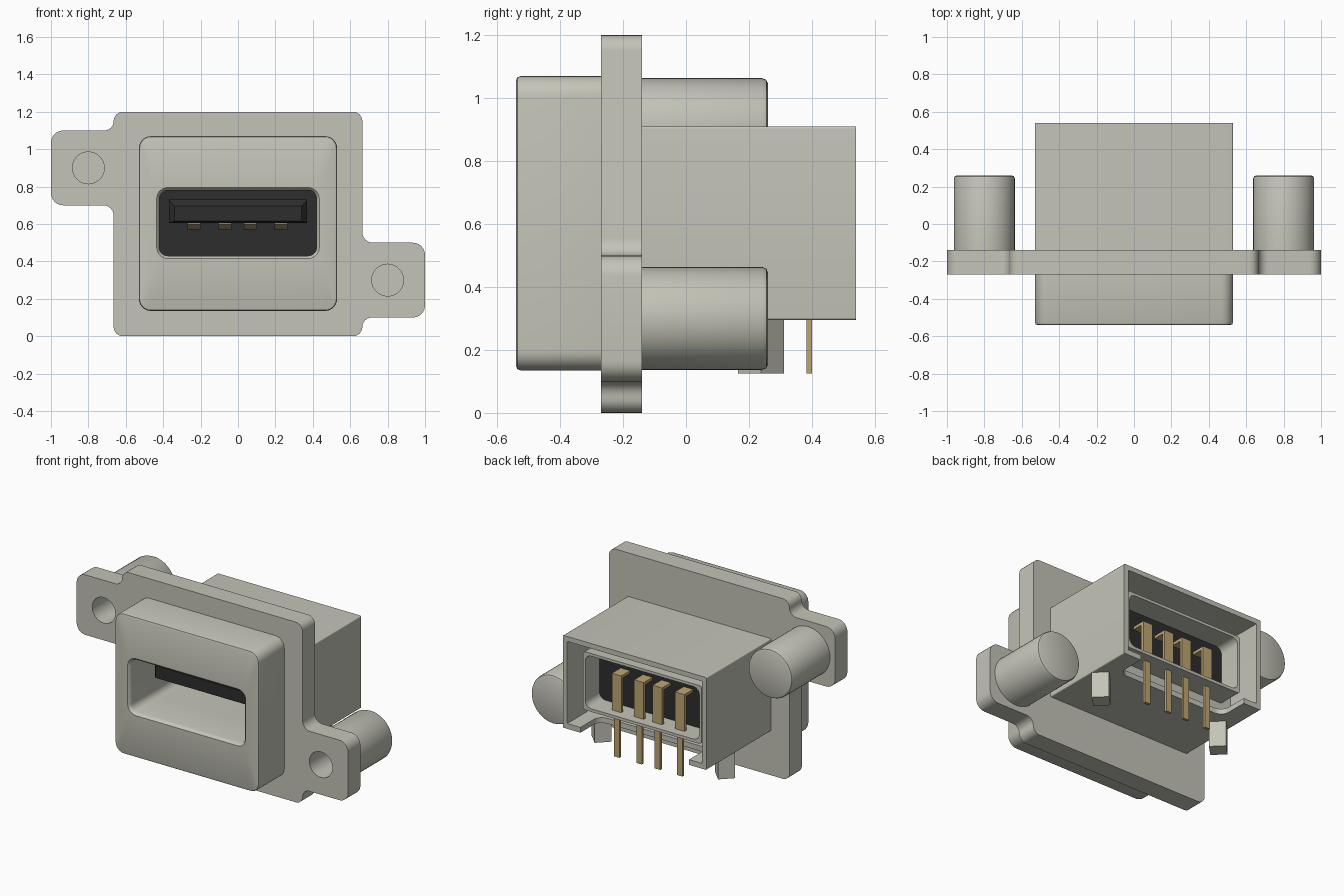
import bpy, bmesh, math
from mathutils import Vector, Matrix

cube = bpy.data.objects.get("Cube")
if cube:
    bpy.data.objects.remove(cube, do_unlink=True)


def material(name, rgb):
    m = bpy.data.materials.new(name)
    m.diffuse_color = (*rgb, 1)
    m.use_nodes = True
    m.node_tree.nodes["Principled BSDF"].inputs["Base Color"].default_value = (*rgb, 1)
    return m


GREY = material("warm grey", (0.55, 0.55, 0.48))
BLACK = material("black plastic", (0.026, 0.026, 0.026))
GOLD = material("gold", (0.51, 0.38, 0.17))
parts = []


def fillet(corners, steps=6):
    """Round each (x, z, radius) corner of a polygon, convex or concave."""
    out = []
    n = len(corners)
    for i, (x, z, r) in enumerate(corners):
        p = Vector((x, z))
        a = (Vector(corners[i - 1][:2]) - p).normalized()
        b = (Vector(corners[(i + 1) % n][:2]) - p).normalized()
        if r == 0:
            out.append(p)
            continue
        c = p + (a + b) * r          # right-angled corners only
        for k in range(steps + 1):
            t = k / steps * math.pi / 2
            out.append(c - b * r * math.cos(t) - a * r * math.sin(t))
    return out


def rect(hx, z0, z1, r=0.0):
    return fillet([(-hx, z0, r), (hx, z0, r), (hx, z1, r), (-hx, z1, r)])


def circle(cx, cz, r, n=48):
    return [Vector((cx + r * math.cos(2 * math.pi * k / n),
                    cz + r * math.sin(2 * math.pi * k / n))) for k in range(n)]


def loft(name, rings, mat, closed=False, matrix=None):
    """Join (y, outline) rings; cap both ends or close into a hollow tube."""
    bm = bmesh.new()
    vs = [[bm.verts.new((p[0], y, p[1])) for p in o] for y, o in rings]
    pairs = list(zip(vs, vs[1:])) + ([(vs[-1], vs[0])] if closed else [])
    for u, v in pairs:
        for i in range(len(u)):
            j = (i + 1) % len(u)
            bm.faces.new((u[i], u[j], v[j], v[i]))
    if not closed:
        bm.faces.new(vs[0])
        bm.faces.new(vs[-1])
    if matrix:
        bm.transform(matrix)
    bmesh.ops.recalc_face_normals(bm, faces=bm.faces)
    me = bpy.data.meshes.new(name)
    bm.to_mesh(me)
    bm.free()
    me.materials.append(mat)
    ob = bpy.data.objects.new(name, me)
    bpy.context.collection.objects.link(ob)
    parts.append(ob)
    return ob


def box(name, x, y, z, mat):
    cx, hx = (x[0] + x[1]) / 2, (x[1] - x[0]) / 2
    o = [Vector((p[0] + cx, p[1])) for p in rect(hx, z[0], z[1])]
    return loft(name, [(y[0], o), (y[1], o)], mat)


def cut(ob, cutter):
    mod = ob.modifiers.new("cut", "BOOLEAN")
    mod.operation, mod.solver, mod.object = "DIFFERENCE", "EXACT", cutter
    bpy.context.view_layer.objects.active = ob
    bpy.ops.object.modifier_apply(modifier=mod.name)
    parts.remove(cutter)
    bpy.data.objects.remove(cutter, do_unlink=True)


# Mounting flange: half outline with one ear, repeated by a half turn
half = [(0.665, 0, 0.05), (0.665, 0.1, 0.05), (1.0, 0.1, 0.065), (1.0, 0.5, 0.065),
        (0.665, 0.5, 0.055), (0.665, 1.2, 0.05)]
outline = fillet(half + [(-x, 1.2 - z, r) for x, z, r in half])
flange = loft("flange", [(-0.27, outline), (-0.14, outline)], GREY)
tunnel = rect(0.42, 0.43, 0.78, 0.045)
cut(flange, loft("cutter", [(-0.4, tunnel), (0, tunnel)], GREY))

# Screw bosses with blind holes open to the front
for side, cx, cz in (("right", -0.8, 0.9), ("left", 0.8, 0.3)):
    hole = circle(cx, cz, 0.085)
    cut(flange, loft("cutter", [(-0.4, hole), (0, hole)], GREY))
    tube = circle(cx, cz, 0.163)
    loft(side + "_screw_boss",
         [(0.12, hole), (-0.14, hole), (-0.14, tube), (0.243, tube),
          (0.255, circle(cx, cz, 0.158)), (0.26, circle(cx, cz, 0.147))], GREY)

# Front collar with rounded rim and softened mouth
collar = rect(0.53, 0.135, 1.07, 0.065)
loft("front_collar",
     [(-0.27, collar), (-0.525, collar),
      (-0.536, rect(0.526, 0.139, 1.066, 0.061)),
      (-0.54, rect(0.515, 0.15, 1.055, 0.05)),
      (-0.54, rect(0.435, 0.415, 0.795, 0.06)),
      (-0.53, rect(0.424, 0.426, 0.784, 0.049)),
      (-0.515, tunnel), (-0.27, tunnel)], GREY, closed=True)

# Rear housing: outer walls, rear recess and inner shell rim
body = rect(0.53, 0.295, 0.91, 0.008)
recess = rect(0.497, 0.33, 0.877, 0.004)
shell = rect(0.438, 0.41, 0.798, 0.02)
housing = loft("rear_housing",
               [(-0.14, body), (0.54, body), (0.54, recess), (0.3, recess),
                (0.3, shell), (0.46, shell), (0.46, tunnel), (-0.14, tunnel)],
               GREY, closed=True)
# Rounded slot in the housing floor for the pins
upright = Matrix.Rotation(math.pi / 2, 4, "X")
slot = rect(0.4, -0.8, -0.34, 0.06)
slot = [Vector((p[0], -p[1])) for p in slot]
# turning about X sends outline z to -y and ring y to z
slot = [Vector((p[0], -p[1])) for p in slot]
cut(housing, loft("cutter", [(0.2, slot), (0.36, slot)], GREY, matrix=upright))

# Diamond-section board pegs
for side, s in (("right", -1), ("left", 1)):
    diamond = [Vector((s * 0.455 + 0.073 * math.cos(k * math.pi / 2),
                       -0.238 + 0.073 * math.sin(k * math.pi / 2))) for k in range(4)]
    loft(side + "_board_peg", [(0.125, diamond), (0.296, diamond)], GREY, matrix=upright)

# Insulator block and chamfered contact tongue
block = rect(0.42, 0.43, 0.78, 0.045)
loft("insulator_block", [(0.22, block), (0.31, block)], BLACK)
tongue = rect(0.37, 0.605, 0.73)
loft("contact_tongue", [(0.25, tongue), (-0.345, tongue),
                        (-0.38, rect(0.34, 0.615, 0.695))], BLACK)

# Four contacts under the tongue, each with a bent rear pin
for i, x in enumerate((-0.235, -0.07, 0.065, 0.23), 1):
    def strip(z0, z1):
        return [Vector((x + p[0], p[1])) for p in rect(0.034, z0, z1)]
    loft(f"contact_spring_{i}", [(-0.3, strip(0.6, 0.61)), (-0.2, strip(0.57, 0.61)),
                                 (0.23, strip(0.59, 0.61))], GOLD)
    box(f"pin_arm_{i}", (x - 0.035, x + 0.035), (0.29, 0.402), (0.655, 0.675), GOLD)
    box(f"pin_shoulder_{i}", (x - 0.035, x + 0.035), (0.382, 0.402), (0.42, 0.656), GOLD)
    box(f"pin_leg_{i}", (x - 0.02, x + 0.02), (0.383, 0.401), (0.125, 0.421), GOLD)

# Smooth the rounded surfaces, keep the edges crisp
for ob in bpy.context.view_layer.objects:
    ob.select_set(ob in parts)
bpy.context.view_layer.objects.active = flange
bpy.ops.object.shade_smooth_by_angle(angle=math.radians(35))
